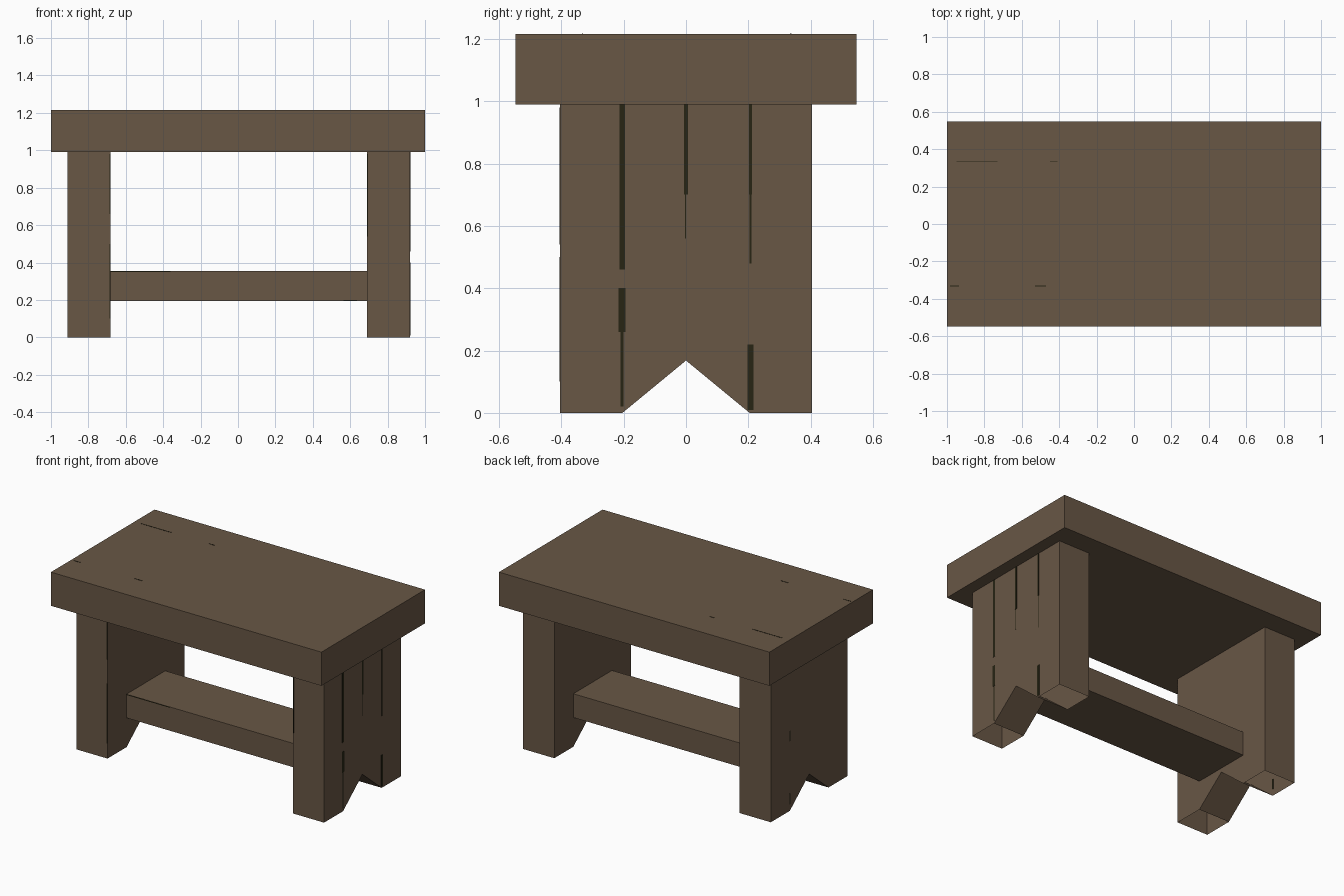
import bpy, bmesh

if "Cube" in bpy.data.objects:
    bpy.data.objects.remove(bpy.data.objects["Cube"])


def material(name, color):
    mat = bpy.data.materials.new(name)
    mat.diffuse_color = (*color, 1.0)
    mat.use_nodes = True
    mat.node_tree.nodes["Principled BSDF"].inputs["Base Color"].default_value = mat.diffuse_color
    return mat


wood = material("brown wood", (0.140, 0.095, 0.060))
dark = material("dark seam", (0.020, 0.018, 0.007))


def finish(name, bm, mat):
    bmesh.ops.recalc_face_normals(bm, faces=bm.faces)
    mesh = bpy.data.meshes.new(name)
    bm.to_mesh(mesh)
    bm.free()
    mesh.materials.append(mat)
    obj = bpy.data.objects.new(name, mesh)
    bpy.context.collection.objects.link(obj)
    return obj


def prism(name, profile, x0, x1, open_bottom=False):
    """Extrude a (y, z) profile along x from x0 to x1."""
    bm = bmesh.new()
    face = bm.faces.new([bm.verts.new((x0, y, z)) for y, z in profile])
    out = bmesh.ops.extrude_face_region(bm, geom=[face], use_keep_orig=True)
    verts = [g for g in out["geom"] if isinstance(g, bmesh.types.BMVert)]
    bmesh.ops.translate(bm, verts=verts, vec=(x1 - x0, 0, 0))
    if open_bottom:
        bmesh.ops.recalc_face_normals(bm, faces=bm.faces)
        soles = [f for f in bm.faces if all(v.co.z < 0.001 for v in f.verts)]
        bmesh.ops.delete(bm, geom=soles, context='FACES_ONLY')
    return finish(name, bm, wood)


def rect(half, z0, z1):
    return [(-half, z0), (half, z0), (half, z1), (-half, z1)]


def seams(name, boxes):
    """Thin dark plates, each given as centre and size."""
    bm = bmesh.new()
    for centre, size in boxes:
        verts = bmesh.ops.create_cube(bm, size=1.0)["verts"]
        bmesh.ops.scale(bm, vec=size, verts=verts)
        bmesh.ops.translate(bm, vec=centre, verts=verts)
    return finish(name, bm, dark)


# Thick seat board
prism("seat", rect(0.547, 0.99, 1.215), -1.0, 1.0)

# Plank legs with a V notch between hollow feet
leg = [(-0.405, 0), (-0.204, 0), (0, 0.168), (0.204, 0), (0.405, 0),
       (0.405, 0.99), (-0.405, 0.99)]
prism("left_leg", leg, -0.911, -0.681, open_bottom=True)
prism("right_leg", leg, 0.69, 0.92, open_bottom=True)

# Stretcher joining the legs
prism("stretcher", rect(0.204, 0.195, 0.354), -0.681, 0.69)

# Worn seams down the outer face of the right leg: y, z from, z to, width
T = 0.003
streaks = [(-0.205, 0.46, 0.99, 0.018), (-0.205, 0.26, 0.40, 0.022),
           (-0.205, 0.02, 0.26, 0.010), (0.0, 0.70, 0.99, 0.014),
           (-0.002, 0.56, 0.70, 0.004), (0.207, 0.70, 0.99, 0.009),
           (0.207, 0.48, 0.70, 0.006), (0.207, 0.01, 0.22, 0.018)]
seams("right_leg_seams", [((0.92, y, (a + b) / 2), (T, w, b - a))
                          for y, a, b, w in streaks])

# Fainter seams on the outer face of the left leg
seams("left_leg_seams", [((-0.911, 0.205, z), (T, 0.008, 0.07))
                         for z in (0.08, 0.50)])

# Dark edges on the front of the legs
seams("leg_edge_seams", [((-0.684, -0.405, 0.82), (0.006, T, 0.32)),
                         ((-0.684, -0.405, 0.30), (0.005, T, 0.40)),
                         ((0.693, -0.405, 0.76), (0.006, T, 0.44))])

# Hairline seams on the seat top
seams("seat_seams", [((-0.84, 0.336, 1.215), (0.22, 0.004, T)),
                     ((-0.43, 0.336, 1.215), (0.04, 0.004, T)),
                     ((-0.96, -0.332, 1.215), (0.05, 0.004, T)),
                     ((-0.50, -0.332, 1.215), (0.06, 0.004, T))])

# Dark edges on the front of the stretcher
seams("stretcher_seams", [((-0.52, -0.204, 0.351), (0.32, T, 0.005)),
                          ((0.60, -0.204, 0.198), (0.07, T, 0.005))])
